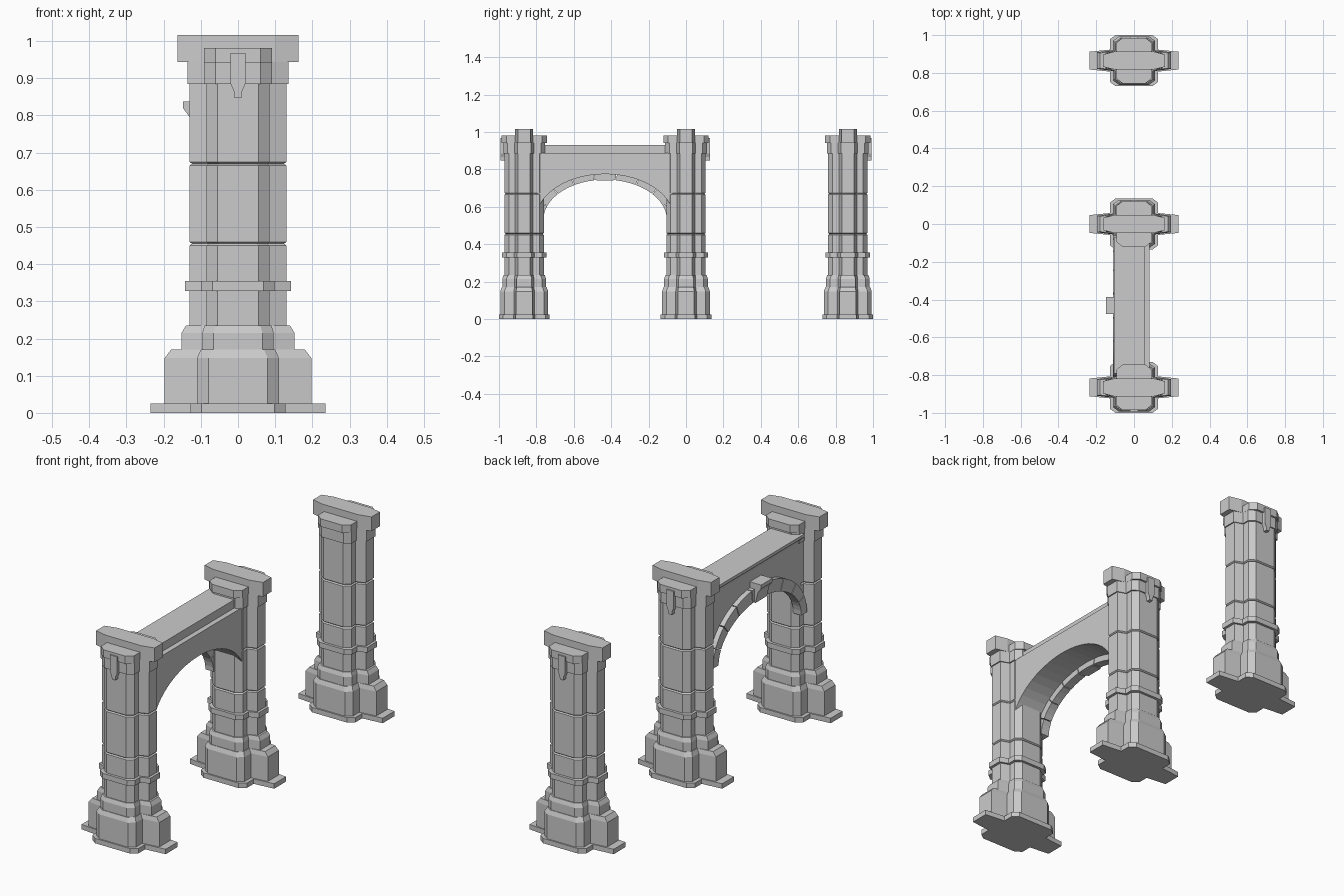
import bpy, bmesh
from math import sin, cos, pi, sqrt

if "Cube" in bpy.data.objects:
    bpy.data.objects.remove(bpy.data.objects["Cube"])

PILLARS = (-0.865, 0.0, 0.865)
MID = -0.4325          # centre of the arched bay
SPRING = 0.53          # height of the arch centre


def finish(name, bm):
    bmesh.ops.recalc_face_normals(bm, faces=bm.faces)
    me = bpy.data.meshes.new(name)
    bm.to_mesh(me)
    bm.free()
    ob = bpy.data.objects.new(name, me)
    bpy.context.collection.objects.link(ob)
    return ob


def loft(name, rings):
    bm = bmesh.new()
    loops = [[bm.verts.new(p) for p in r] for r in rings]
    n = len(loops[0])
    for a, b in zip(loops, loops[1:]):
        for i in range(n):
            j = (i + 1) % n
            bm.faces.new((a[i], a[j], b[j], b[i]))
    bm.faces.new(loops[0][::-1])
    bm.faces.new(loops[-1])
    return finish(name, bm)


def extrude(name, pts, axis, lo, hi):
    def place(p, d):
        q = list(p)
        q.insert(axis, d)
        return q
    return loft(name, [[place(p, d) for p in pts] for d in (lo, hi)])


def quarter_to_ring(q):
    # mirror a quarter outline into a closed loop
    h = q + [(-x, y) for x, y in reversed(q)]
    return h + [(x, -y) for x, y in reversed(h)]


def cross(z, ax, end, inn, bx, by, c=0.03):
    q = [(ax, end), (bx, inn), (bx, by - c * 0.75), (bx - c, by)]
    return [(x, y, z) for x, y in quarter_to_ring(q)]


def shaft(z, d=0.0):
    return cross(z, 0.13 + d, 0.032 + d / 2, 0.048 + d / 2, 0.085 + d, 0.105 + d)


# Stepped base, banded shaft with joints, and necking
layers = [
    cross(0, .235, .047, .058, .128, .135), cross(.025, .235, .047, .058, .128, .135),
    cross(.025, .197, .044, .055, .11, .128), cross(.148, .197, .044, .055, .11, .128),
    cross(.17, .18, .04, .052, .1, .12), cross(.17, .152, .04, .052, .096, .117),
    cross(.215, .152, .04, .052, .096, .117), cross(.235, .14, .035, .05, .09, .11),
    shaft(.235), shaft(.328), shaft(.328, .013), shaft(.355, .013), shaft(.355)]
for z in (.455, .67):
    layers += [shaft(z - .005), shaft(z, -.006), shaft(z + .005)]
layers += [shaft(.885), shaft(.885, .006), shaft(.945, .006)]
bar = quarter_to_ring([(.163, .033), (.1, .048)])
lobe = quarter_to_ring([(.092, .095), (.06, .121)])
parts = [
    loft("pillar_body", layers),
    extrude("pillar_cap_bar", bar, 2, .944, 1.016),
    extrude("pillar_cap_lobes", lobe, 2, .942, .981)]
for ob in parts:
    ob.location.y = PILLARS[0]
    for y in PILLARS[1:]:
        c = ob.copy()
        c.location.y = y
        bpy.context.collection.objects.link(c)

# Hanging pendants on the outward faces
half = [(.02, .968), (.02, .885), (.011, .865), (.009, .847)]
pendant = half + [(-x, z) for x, z in reversed(half)]
for y, s in zip(PILLARS, (-1, 1, 1)):
    extrude("pendant", pendant, 1, y + s * .1, y + s * .127)


def arc(a, b, t0, t1, n):
    ts = [t0 + (t1 - t0) * i / n for i in range(n + 1)]
    return [(MID + a * cos(t), SPRING + b * sin(t)) for t in ts]


# Arched wall, with coping on top
t = 0.23
extrude("arch_wall", arc(.37, .245, t, pi - t, 20) + [(MID - .36, .888), (MID + .36, .888)],
        0, -.085, .082)
coping = [(-.085, .885), (-.09, .9), (-.106, .915), (-.106, .93), (.056, .93), (.056, .885)]
extrude("wall_coping", coping, 1, MID - .36, MID + .36)

# Arch ring of separate blocks on the left side
N = 9
for i in range(N):
    t0, t1 = pi * i / N + .006, pi * (i + 1) / N - .006
    extrude("arch_block", arc(.33, .215, t0, t1, 3) + arc(.375, .28, t1, t0, 3), 0, -.11, -.065)

# Projecting keystone
key = [(-.148, .838), (-.148, .82), (-.13, .795), (-.117, .74), (-.07, .74), (-.07, .838)]
extrude("keystone", key, 1, MID - .045, MID + .045)
